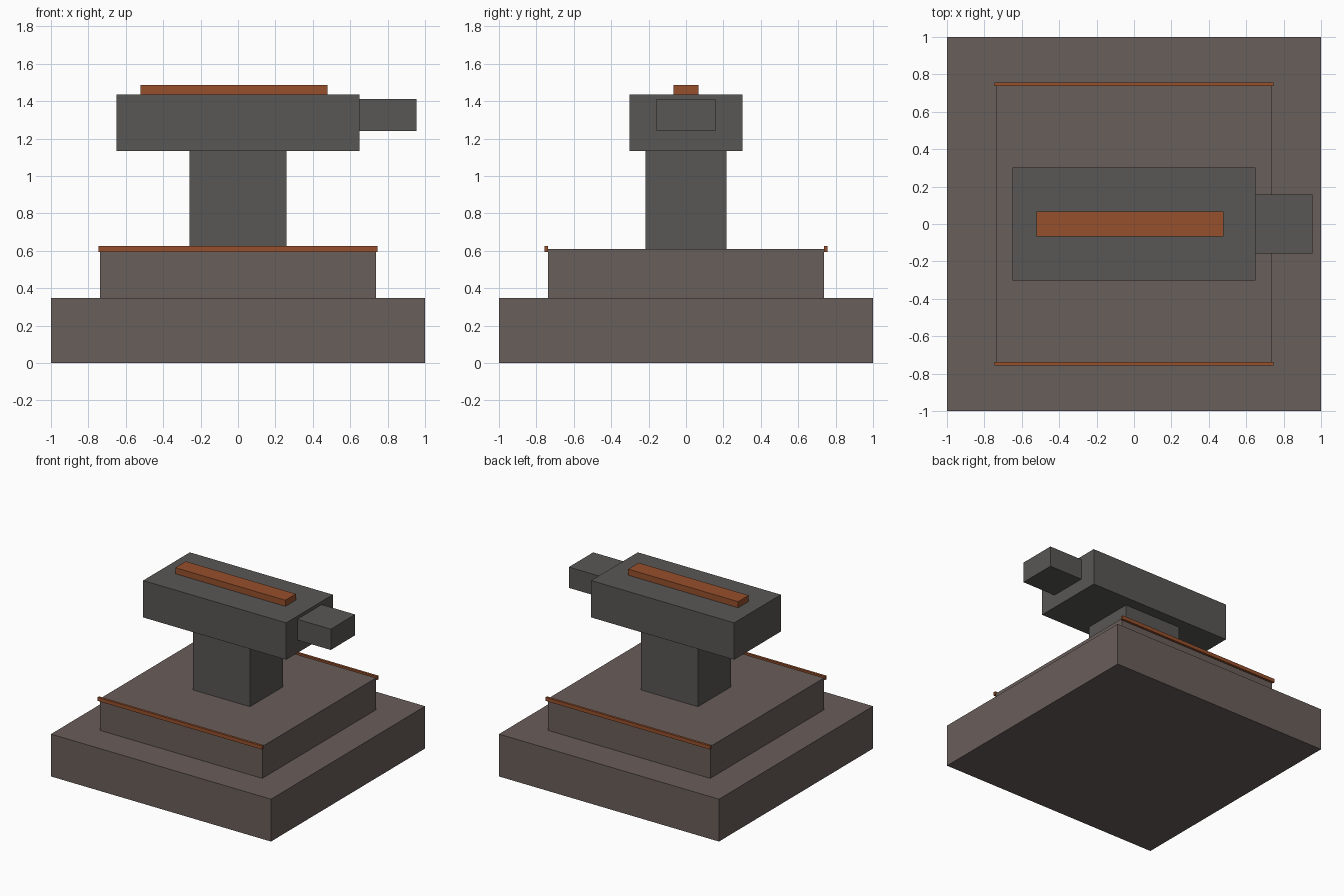
import bpy
import bmesh
from mathutils import Vector

if "Cube" in bpy.data.objects:
    bpy.data.objects.remove(bpy.data.objects["Cube"])


def material(name, rgb):
    m = bpy.data.materials.new(name)
    m.diffuse_color = (*rgb, 1.0)
    m.use_nodes = True
    m.node_tree.nodes["Principled BSDF"].inputs["Base Color"].default_value = m.diffuse_color
    return m


stone = material("warm_stone", (0.141, 0.112, 0.102))
iron = material("dark_iron", (0.098, 0.095, 0.091))
copper = material("copper", (0.305, 0.08, 0.025))


def box(name, x, y, z, mat):
    """Box spanning the given (min, max) range on each axis."""
    spans = (x, y, z)
    size = Vector([b - a for a, b in spans])
    bm = bmesh.new()
    bmesh.ops.create_cube(bm, size=1.0)
    bmesh.ops.scale(bm, vec=size, verts=bm.verts)
    mesh = bpy.data.meshes.new(name)
    bm.to_mesh(mesh)
    bm.free()
    mesh.materials.append(mat)
    obj = bpy.data.objects.new(name, mesh)
    obj.location = [(a + b) / 2 for a, b in spans]
    bpy.context.collection.objects.link(obj)
    return obj


def centred(half):
    return (-half, half)


# Stepped stone plinth
box("plinth_base", centred(1.0), centred(1.0), (0, 0.348), stone)
box("plinth_step", centred(0.737), centred(0.737), (0.348, 0.61), stone)

# Copper trim along the front and back edges of the step
for name, side in (("front_trim", -1), ("back_trim", 1)):
    trim_y = sorted((side * 0.737, side * 0.756))
    box(name, centred(0.747), trim_y, (0.595, 0.625), copper)

# Anvil: waist, body and horn
box("anvil_waist", centred(0.26), centred(0.216), (0.61, 1.134), iron)
box("anvil_body", centred(0.65), centred(0.303), (1.134, 1.437), iron)
box("anvil_horn", (0.65, 0.954), centred(0.158), (1.24, 1.411), iron)

# Copper bar lying on the anvil
box("hot_bar", (-0.522, 0.478), centred(0.068), (1.437, 1.487), copper)
